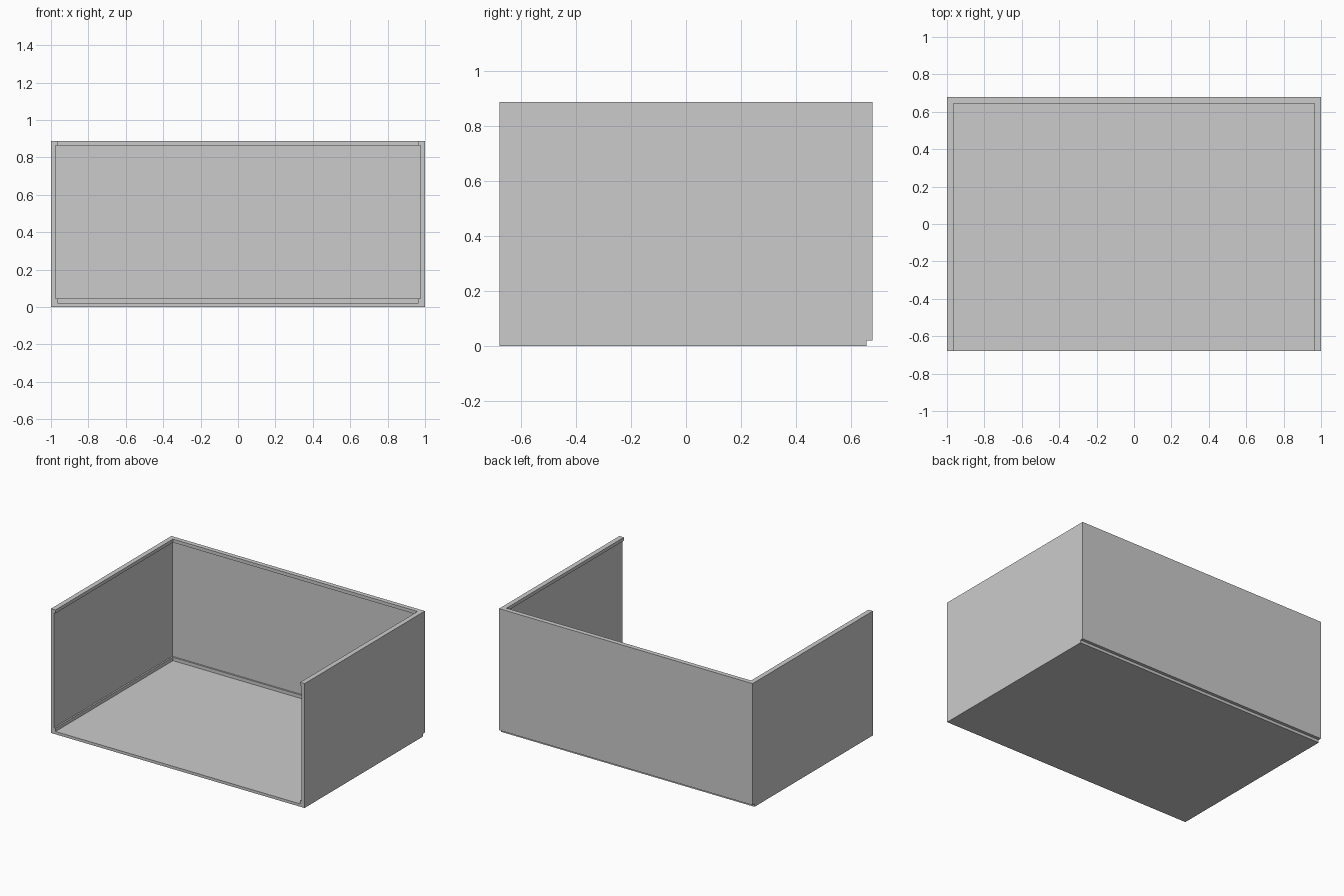
import bpy, bmesh
from mathutils import Vector

if "Cube" in bpy.data.objects:
    bpy.data.objects.remove(bpy.data.objects["Cube"])


def box(name, lo, hi):
    lo, hi = Vector(lo), Vector(hi)
    bm = bmesh.new()
    bmesh.ops.create_cube(bm, size=1)
    for v in bm.verts:
        v.co = Vector([(lo[i] + hi[i]) / 2 + v.co[i] * (hi[i] - lo[i]) for i in range(3)])
    mesh = bpy.data.meshes.new(name)
    bm.to_mesh(mesh)
    bm.free()
    obj = bpy.data.objects.new(name, mesh)
    bpy.context.collection.objects.link(obj)
    return obj


FRONT, BACK = -0.678, 0.678
INNER_X, INNER_Y = 0.976, 0.656
BASE, TOP = 0.02, 0.887
TRIM = 0.011
TRIM_H = 0.024

# Floor stops short of the back wall, which overhangs it
box("floor", (-1, FRONT, 0), (1, INNER_Y, BASE))
box("back_wall", (-1, INNER_Y, BASE), (1, BACK, TOP))

# Side walls
for side, x0, x1 in (("left", -1, -INNER_X), ("right", INNER_X, 1)):
    box(side + "_wall", (x0, FRONT, BASE), (x1, INNER_Y, TOP))

# Skirting along the floor and cornice along the top
for kind, z in (("skirting", BASE), ("cornice", TOP - TRIM_H)):
    box("back_" + kind, (-INNER_X, INNER_Y - TRIM, z), (INNER_X, INNER_Y, z + TRIM_H))
    for side, x0, x1 in (("left", -INNER_X, -INNER_X + TRIM),
                         ("right", INNER_X - TRIM, INNER_X)):
        box(side + "_" + kind, (x0, FRONT, z), (x1, INNER_Y - TRIM, z + TRIM_H))
